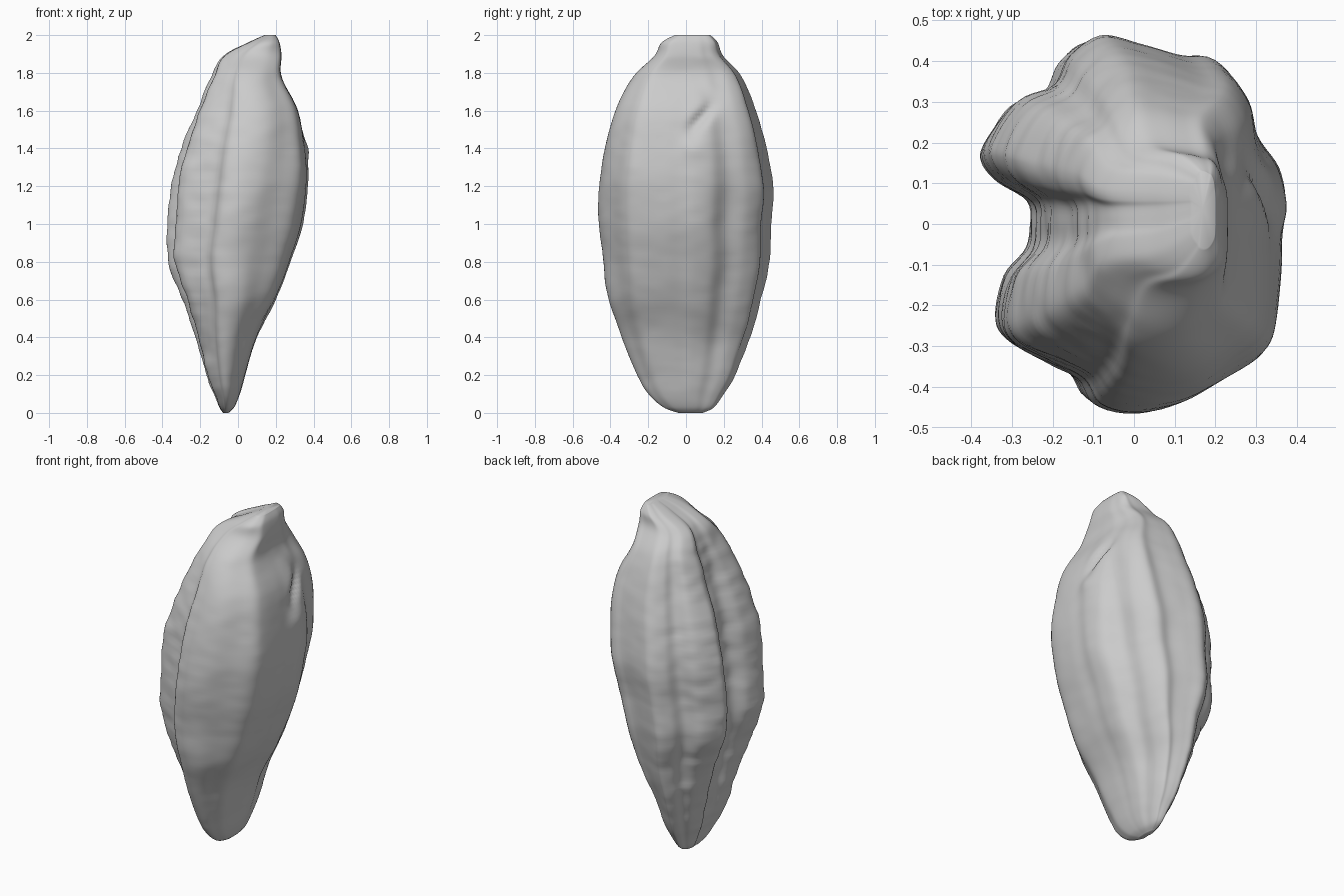
import bpy
import bmesh
import math
from mathutils import Vector, noise

cube = bpy.data.objects.get("Cube")
if cube:
    bpy.data.objects.remove(cube, do_unlink=True)

# Lobed outline of the kernel at its widest, in hundredths (x, y),
# starting in the long crease and running towards the back
OUTLINE = [
    (-24, 0), (-25, 6), (-33, 11), (-37, 16), (-36, 21), (-29, 30),
    (-20, 34), (-16, 41), (-9, 46), (0, 44), (10, 41), (18, 40),
    (25, 32), (28, 22), (35, 14), (37, 5), (36, -3), (36, -12),
    (34, -25), (30, -32), (20, -38), (10, -44), (0, -46), (-9, -44),
    (-13, -38), (-20, -34), (-30, -29), (-33, -23), (-31, -13), (-25, -6),
]

# Extent of the kernel at each height, in hundredths: z, x min, x max, y min, y max
LEVELS = [
    (0, -8, -5, -4, 9), (3, -10, -2, -12, 15), (10, -13, 1, -20, 20),
    (20, -17, 4, -26, 26), (40, -23, 10, -34, 34), (60, -29, 20, -41, 40),
    (80, -37, 28, -44, 44), (100, -37, 34, -46, 45), (120, -35, 37, -46, 46),
    (140, -30, 36, -43, 43), (160, -22, 32, -37, 37), (178, -14, 23, -28, 30),
    (189, -8, 23, -17, 20), (196, 5, 22, -13, 17), (200, 14, 20, -6, 13),
]


def spline(points, steps, closed):
    """Smooth curve through points of any dimension."""
    count = len(points)
    spans = count if closed else count - 1

    def pick(i):
        return points[i % count] if closed else points[max(0, min(count - 1, i))]

    result = []
    for i in range(spans):
        before, start, end, after = (pick(i + k) for k in (-1, 0, 1, 2))
        for s in range(steps):
            t = s / steps
            result.append([
                b + t * (c - a) / 2
                + t * t * (2 * a - 5 * b + 4 * c - d) / 2
                + t ** 3 * (3 * b - a - 3 * c + d) / 2
                for a, b, c, d in zip(before, start, end, after)])
    if not closed:
        result.append(list(points[-1]))
    return result


def bump(value, centre, width):
    return math.exp(-((value - centre) / width) ** 2)


def wrinkle(point, outward):
    """Add soft unevenness, creased-side ripples and the germ dent."""
    x, y, z = point
    fade = min(1, z * 4, (2 - z) * 4)
    broad = noise.noise(Vector((x * 5, y * 5, z * 4))) * 0.008
    fine = noise.noise(Vector((x * 9, y * 9, z * 20))) * 0.005
    creased_side = max(0, -outward.x)
    ripple = math.sin(z * 42 + y * 9) * 0.0015 * creased_side
    offset = (broad + fine * (0.4 + creased_side) + ripple) * fade
    result = point + outward * offset
    if x > 0:
        # Curled hollow beside the germ, with a raised rim below it
        path = 0.08 + 0.05 * math.sin((z - 1.56) * 18)
        result.x -= 0.035 * bump(y, path, 0.04) * bump(z, 1.57, 0.1)
        result.x += 0.012 * bump(y, 0.04, 0.07) * bump(z, 1.4, 0.06)
    return result


def build_kernel():
    bm = bmesh.new()
    outline = spline(OUTLINE, 5, True)
    rings = []
    for level in spline(LEVELS, 9, False):
        z, x0, x1, y0, y1 = (v / 100 for v in level)
        # The lobes soften towards both tips
        soften = 0.5 * min(1, abs(z - 1) ** 3)
        # The germ side flattens towards the upper tip
        flatten = 0.36 * max(0, min(1, (z - 1.1) / 0.6))
        ring = []
        for px, py in outline:
            u, v = px / 37, py / 46
            length = math.hypot(u, v)
            u += (u / length - u) * soften
            v += (v / length - v) * soften
            u += flatten * max(0, 1 - u * u) * (u + 0.25)
            point = Vector(((x0 + x1 + u * (x1 - x0)) / 2,
                            (y0 + y1 + v * (y1 - y0)) / 2, z))
            outward = Vector((u, v, 0)).normalized()
            ring.append(bm.verts.new(wrinkle(point, outward)))
        rings.append(ring)
    count = len(outline)
    for low, high in zip(rings, rings[1:]):
        for i in range(count):
            j = (i + 1) % count
            bm.faces.new((low[i], low[j], high[j], high[i]))
    # Close both tips
    for ring in (rings[0], rings[-1]):
        centre = sum((v.co for v in ring), Vector()) / count
        tip = bm.verts.new(centre)
        for i in range(count):
            bm.faces.new((ring[i], ring[(i + 1) % count], tip))
    bmesh.ops.recalc_face_normals(bm, faces=bm.faces)
    mesh = bpy.data.meshes.new("grain_kernel")
    bm.to_mesh(mesh)
    bm.free()
    return mesh


# Plain grey surface
grey = bpy.data.materials.new("light_grey")
grey.use_nodes = True
colour = (0.6, 0.6, 0.6, 1)
grey.diffuse_color = colour
grey.node_tree.nodes["Principled BSDF"].inputs["Base Color"].default_value = colour

kernel = bpy.data.objects.new("grain_kernel", build_kernel())
bpy.context.collection.objects.link(kernel)
kernel.data.materials.append(grey)
bpy.context.view_layer.objects.active = kernel
kernel.select_set(True)
bpy.ops.object.shade_smooth_by_angle(angle=math.radians(70))
